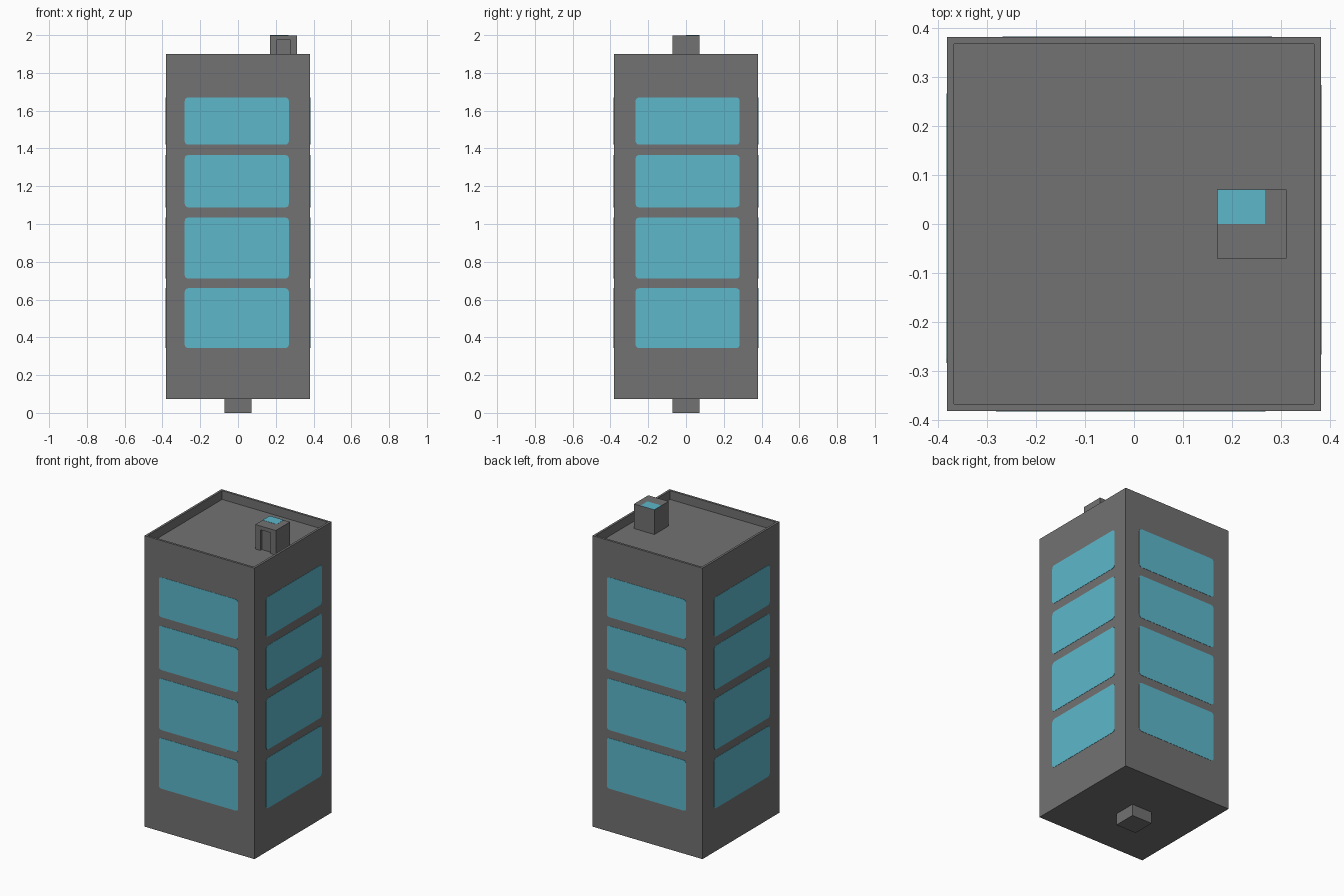
import bpy, bmesh, math
from mathutils import Matrix, Vector

if "Cube" in bpy.data.objects:
    bpy.data.objects.remove(bpy.data.objects["Cube"])

HALF = 0.382          # half width of the tower
BASE, TOP = 0.073, 1.90
ROOF = 1.845          # sunken roof deck


def material(name, rgb):
    m = bpy.data.materials.new(name)
    m.diffuse_color = (*rgb, 1)
    m.use_nodes = True
    m.node_tree.nodes["Principled BSDF"].inputs["Base Color"].default_value = m.diffuse_color
    return m


GREY = material("concrete grey", (0.168, 0.168, 0.168))
BLUE = material("glass blue", (0.108, 0.475, 0.597))


def finish(name, bm, mat):
    bmesh.ops.recalc_face_normals(bm, faces=bm.faces)
    mesh = bpy.data.meshes.new(name)
    bm.to_mesh(mesh)
    bm.free()
    mesh.materials.append(mat)
    ob = bpy.data.objects.new(name, mesh)
    bpy.context.collection.objects.link(ob)
    return ob


def box_bm(lo, hi):
    bm = bmesh.new()
    lo, hi = Vector(lo), Vector(hi)
    size = Matrix.Diagonal((*(hi - lo), 1))
    bmesh.ops.create_cube(bm, size=1, matrix=Matrix.Translation((lo + hi) / 2) @ size)
    return bm


def box(name, lo, hi, mat):
    return finish(name, box_bm(lo, hi), mat)


# Tower body with a parapet around the sunken roof
bm = box_bm((-HALF, -HALF, BASE), (HALF, HALF, TOP))
bm.normal_update()
roof = max(bm.faces, key=lambda f: f.calc_center_median().z)
bmesh.ops.inset_region(bm, faces=[roof], thickness=0.02)
deck = bmesh.ops.extrude_discrete_faces(bm, faces=[roof])["faces"][0]
bmesh.ops.translate(bm, verts=deck.verts, vec=(0, 0, ROOF - TOP))
finish("tower_body", bm, GREY)

# Block under the tower
box("foundation_block", (-0.071, -0.071, 0), (0.071, 0.071, BASE + 0.002), GREY)

# Roof stair house with recessed doorway and skylight
house = box("stair_house", (0.17, -0.071, ROOF - 0.003), (0.312, 0.071, 1.999), GREY)
cutter = box("door_cutter", (0.205, -0.1, ROOF - 0.05), (0.277, -0.056, 1.975), GREY)
cutter.hide_render = True
cutter.hide_viewport = True
cut = house.modifiers.new("doorway", "BOOLEAN")
cut.operation = "DIFFERENCE"
cut.solver = "EXACT"
cut.object = cutter
box("skylight", (0.1705, 0, 1.998), (0.268, 0.0705, 2.0), BLUE)


# Window bands: thin plates with rounded corners on all four sides
def window(name, u0, u1, z0, z1, angle, r=0.018, steps=3):
    bm = bmesh.new()
    corners = [(u1 - r, z1 - r), (u0 + r, z1 - r), (u0 + r, z0 + r), (u1 - r, z0 + r)]
    verts = []
    for i, (cu, cz) in enumerate(corners):
        for k in range(steps + 1):
            a = math.pi / 2 * (i + k / steps)
            verts.append(bm.verts.new((cu + r * math.cos(a), -HALF - 0.0015, cz + r * math.sin(a))))
    face = bm.faces.new(verts)
    ext = bmesh.ops.extrude_face_region(bm, geom=[face])["geom"]
    back = [v for v in ext if isinstance(v, bmesh.types.BMVert)]
    bmesh.ops.translate(bm, verts=back, vec=(0, 0.003, 0))
    bmesh.ops.rotate(bm, verts=bm.verts, matrix=Matrix.Rotation(angle, 3, "Z"))
    finish(name, bm, BLUE)


FLOORS = [(0.343, 0.66), (0.711, 1.034), (1.088, 1.365), (1.42, 1.67)]
for s, side in enumerate(("front", "right", "back", "left")):
    u0, u1 = (-0.282, 0.269) if s % 2 == 0 else (-0.267, 0.284)
    for n, (z0, z1) in enumerate(FLOORS):
        window(f"{side}_window_{n + 1}", u0, u1, z0, z1, s * math.pi / 2)
